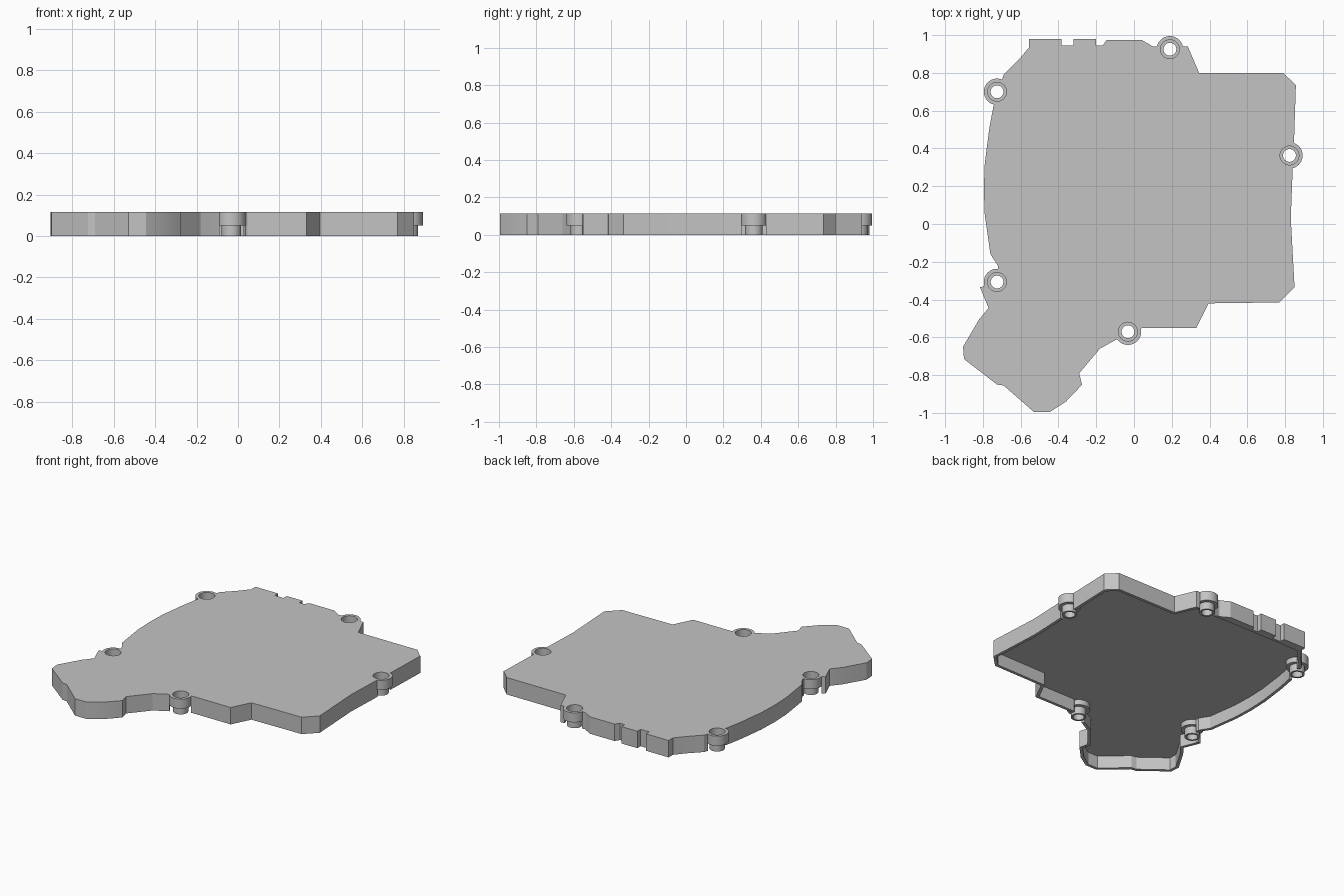
import bpy, bmesh, math
from mathutils import Vector

if "Cube" in bpy.data.objects:
    bpy.data.objects.remove(bpy.data.objects["Cube"])

HEIGHT, WALL, ROOF = 0.115, 0.02, 0.085

# Clockwise outline of the cover, seen from above
OUTLINE = [
    (-.555, .98), (-.385, .98), (-.385, .945), (-.32, .945), (-.32, .98), (-.2, .98),
    (-.2, .945), (-.165, .945), (-.145, .975), (.04, .975), (.1, .94), (.285, .94),
    (.345, .8), (.79, .8), (.857, .735), (.847, .43), (.84, .29), (.83, .03),
    (.85, -.335), (.77, -.415), (.395, -.42), (.33, -.55), (.045, -.55),
    (-.1, -.615), (-.18, -.66), (-.29, -.79), (-.275, -.85), (-.296, -.873),
    (-.36, -.94), (-.445, -.995), (-.53, -.995), (-.69, -.855), (-.725, -.85),
    (-.9, -.715), (-.905, -.65), (-.82, -.505), (-.77, -.445), (-.815, -.335),
    (-.725, -.307), (-.72, -.222), (-.76, -.16), (-.79, .05), (-.795, .185),
    (-.79, .32), (-.767, .5), (-.745, .62), (-.69, .79), (-.61, .87), (-.555, .935)]
BOSSES = [(.19, .925), (.823, .363), (-.032, -.57), (-.725, -.307), (-.725, .7)]

grey = bpy.data.materials.new("plain grey")
grey.diffuse_color = (0.55, 0.55, 0.55, 1)
grey.use_nodes = True
grey.node_tree.nodes["Principled BSDF"].inputs["Base Color"].default_value = grey.diffuse_color


def make_object(name, bm):
    bmesh.ops.recalc_face_normals(bm, faces=bm.faces)
    mesh = bpy.data.meshes.new(name)
    bm.to_mesh(mesh)
    bm.free()
    mesh.materials.append(grey)
    ob = bpy.data.objects.new(name, mesh)
    bpy.context.collection.objects.link(ob)
    return ob


def prism(name, points, z0, z1):
    bm = bmesh.new()
    face = bm.faces.new([bm.verts.new((x, y, z0)) for x, y in points])
    ext = bmesh.ops.extrude_face_region(bm, geom=[face])
    verts = [v for v in ext["geom"] if isinstance(v, bmesh.types.BMVert)]
    bmesh.ops.translate(bm, verts=verts, vec=(0, 0, z1 - z0))
    return make_object(name, bm)


def circle(cx, cy, r, n=32):
    return [(cx + r * math.cos(2 * math.pi * i / n),
             cy + r * math.sin(2 * math.pi * i / n)) for i in range(n)]


def inset(points, d):
    """Mitred inward offset of a clockwise outline."""
    result = []
    for i, p in enumerate(points):
        p = Vector(p)
        a = (p - Vector(points[i - 1])).normalized()
        b = (Vector(points[(i + 1) % len(points)]) - p).normalized()
        na, nb = Vector((a.y, -a.x)), Vector((b.y, -b.x))
        result.append(tuple(p + (na + nb) * d / max(1 + na.dot(nb), 0.3)))
    return result


def cut(target, cutter):
    mod = target.modifiers.new("cut", "BOOLEAN")
    mod.operation, mod.solver, mod.object = "DIFFERENCE", "EXACT", cutter
    bpy.context.view_layer.update()
    mesh = bpy.data.meshes.new_from_object(
        target.evaluated_get(bpy.context.evaluated_depsgraph_get()))
    target.modifiers.clear()
    target.data = mesh
    bpy.data.objects.remove(cutter)


def smooth(ob):
    bpy.ops.object.select_all(action="DESELECT")
    ob.select_set(True)
    bpy.context.view_layer.objects.active = ob
    bpy.ops.object.shade_smooth_by_angle(angle=math.radians(20))


# Cover: plate with a thin skirt, hollow underneath; tabs beside the notches stay solid
cover = prism("cover", OUTLINE, 0, HEIGHT)
inner = []
for x, y in OUTLINE:
    q = (x, min(y, .945))
    if not inner or q != inner[-1]:
        inner.append(q)
cut(cover, prism("cavity_cutter", inset(inner, WALL), -0.1, ROOF))
for x, y in BOSSES:
    cut(cover, prism("boss_cutter", circle(x, y, .069), -0.1, 0.3))
smooth(cover)

# Screw bosses: counterbored cup on a narrower hollow stem
PROFILE = [(.034, 0), (.047, 0), (.047, .05), (.07, .05),
           (.07, HEIGHT), (.05, HEIGHT), (.05, .06), (.034, .06)]
for k, (x, y) in enumerate(BOSSES):
    bm = bmesh.new()
    rings = [[bm.verts.new((px, py, z)) for px, py in circle(x, y, r)] for r, z in PROFILE]
    for j in range(len(rings)):
        lo, hi = rings[j - 1], rings[j]
        for i in range(32):
            n = (i + 1) % 32
            bm.faces.new((lo[i], lo[n], hi[n], hi[i]))
    smooth(make_object(f"screw_boss_{k + 1}", bm))
